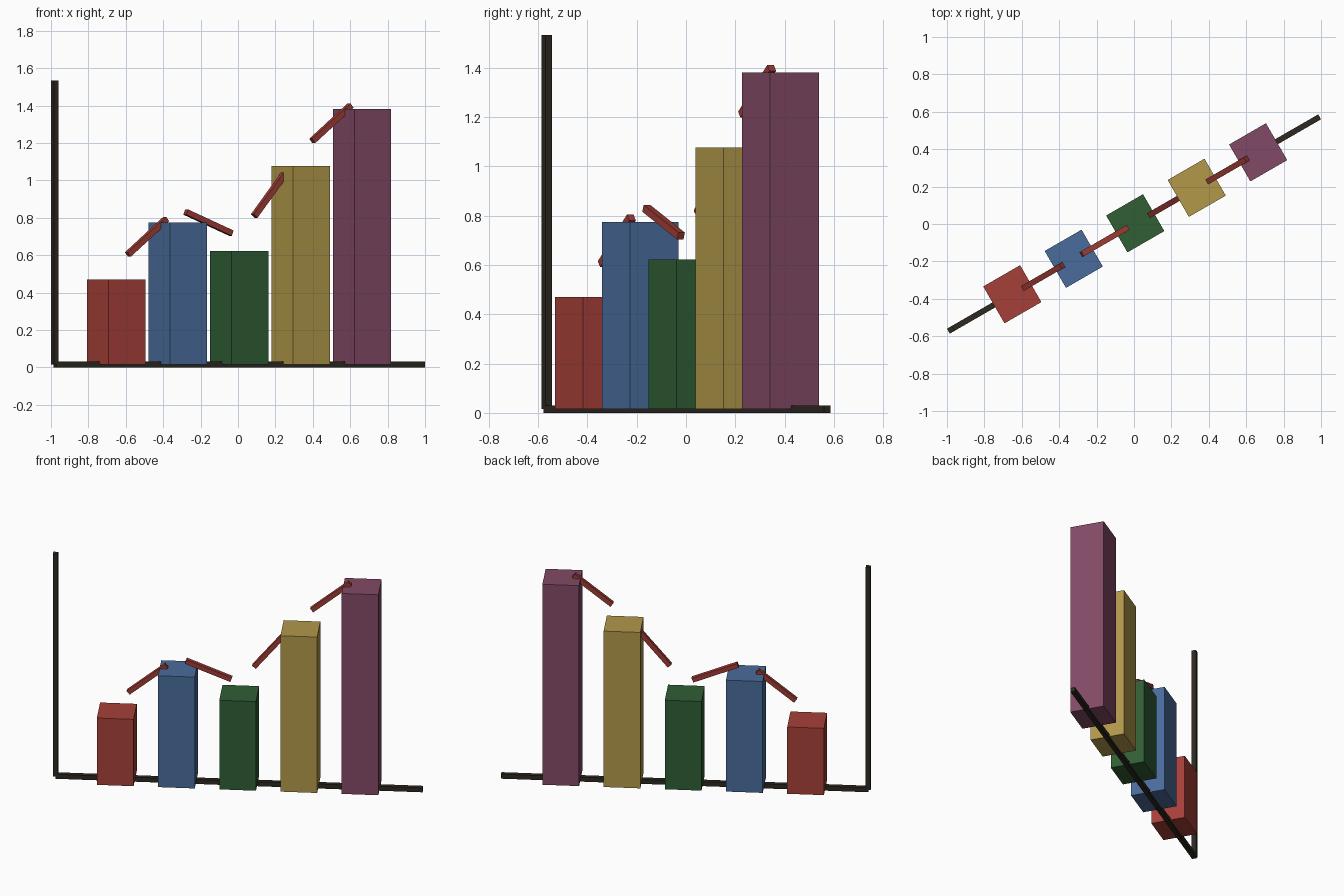
import bpy
from math import atan2, cos, sin, radians

if "Cube" in bpy.data.objects:
    bpy.data.objects.remove(bpy.data.objects["Cube"])

S = 0.7589                      # overall scale of the chart
TURN = radians(30)              # chart is turned about z
OX, OY, OZ = 0.0066, 0.0038, 0.0152
THICK = 0.04


def material(name, rgb):
    lin = [(c / 255 / 12.92) if c < 11 else ((c / 255 + 0.055) / 1.055) ** 2.4 for c in rgb]
    m = bpy.data.materials.new(name)
    m.diffuse_color = (*lin, 1)
    m.use_nodes = True
    m.node_tree.nodes["Principled BSDF"].inputs["Base Color"].default_value = m.diffuse_color
    return m


def box(name, along, z, size, mat, pitch=0.0):
    """Box centred at a distance along the chart line and a height z."""
    bpy.ops.mesh.primitive_cube_add(size=1)
    o = bpy.context.object
    o.name = name
    o.location = (OX + S * along * cos(TURN), OY + S * along * sin(TURN), OZ + S * z)
    o.rotation_euler = (0, -pitch, TURN)
    o.scale = [S * v for v in size]
    o.data.materials.append(mat)
    return o


# Axes
dark = material("axis_dark", (46, 40, 32))
box("horizontal_axis", 0, 0, (3, THICK, THICK), dark)
box("vertical_axis", -1.5, 1, (THICK, THICK, 2), dark)

# Bars
bars = [
    ("red", 0.6, (166, 64, 57)),
    ("blue", 1.0, (74, 108, 156)),
    ("green", 0.8, (48, 94, 53)),
    ("yellow", 1.4, (178, 152, 74)),
    ("purple", 1.8, (130, 74, 102)),
]
points = []
for i, (name, h, rgb) in enumerate(bars):
    x = (i - 2) * 0.5
    box(name + "_bar", x, h / 2, (0.3, 0.3, h), material(name, rgb))
    points.append((x, h + 0.1))

# Trend line pieces between neighbouring bars
trend = material("trend_red", (158, 60, 54))
for i, ((x0, z0), (x1, z1)) in enumerate(zip(points, points[1:])):
    box(f"trend_segment_{i + 1}", (x0 + x1) / 2, (z0 + z1) / 2,
        (0.4, THICK, THICK), trend, atan2(z1 - z0, x1 - x0))
